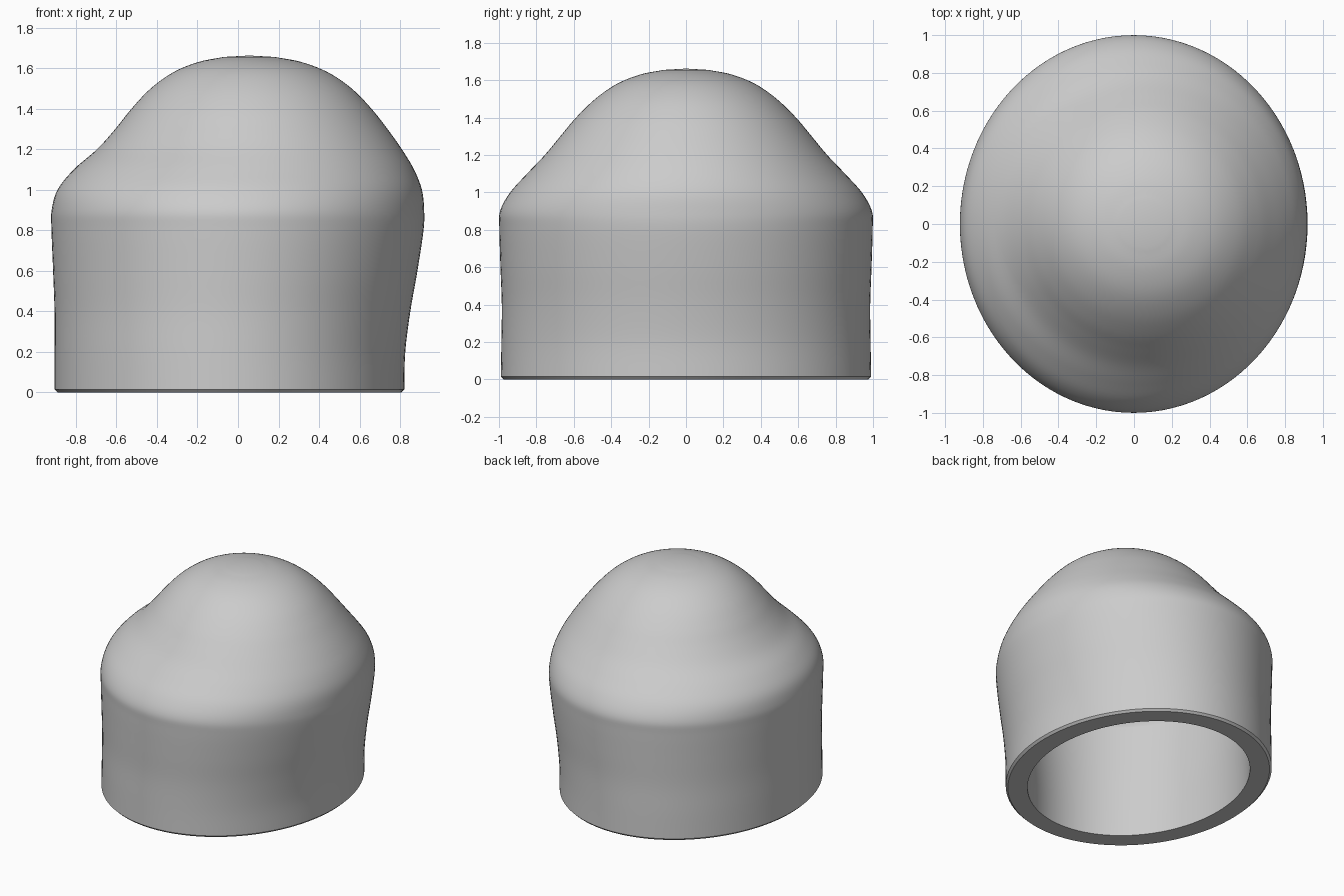
import bpy, bmesh, math
from mathutils import Vector

cube = bpy.data.objects.get("Cube")
if cube:
    bpy.data.objects.remove(cube, do_unlink=True)

SEGMENTS = 112
STEPS = 5
WALL = 0.15

# Outer profile: height, right extent, left extent, half depth
PROFILE = [Vector(p) for p in (
    (0.015, -0.905, 0.82, 0.99),
    (0.20, -0.905, 0.825, 0.987),
    (0.40, -0.905, 0.85, 0.985),
    (0.60, -0.912, 0.885, 0.992),
    (0.80, -0.92, 0.915, 0.998),
    (0.90, -0.919, 0.918, 0.994),
    (1.00, -0.89, 0.907, 0.94),
    (1.10, -0.81, 0.868, 0.85),
    (1.20, -0.695, 0.808, 0.755),
    (1.30, -0.605, 0.737, 0.672),
    (1.40, -0.525, 0.658, 0.588),
    (1.50, -0.43, 0.56, 0.485),
    (1.58, -0.318, 0.442, 0.37),
    (1.63, -0.195, 0.312, 0.245),
    (1.655, -0.07, 0.18, 0.12),
)]
APEX = Vector((0.055, 0, 1.662))


def smooth_path(points):
    """Catmull-Rom curve through the profile rows."""
    padded = [points[0]] + points + [2 * points[-1] - points[-2]]
    path = []
    for a, b, c, d in zip(padded, padded[1:], padded[2:], padded[3:]):
        for i in range(STEPS):
            t = i / STEPS
            path.append(0.5 * (2 * b + (c - a) * t
                               + (2 * a - 5 * b + 4 * c - d) * t ** 2
                               + (3 * b - a - 3 * c + d) * t ** 3))
    return path + [points[-1]]


def add_ring(bm, row, inset=0.0, z=None):
    height, right, left, depth = row
    mid, half = (right + left) / 2, (left - right) / 2
    angles = [2 * math.pi * i / SEGMENTS for i in range(SEGMENTS)]
    return [bm.verts.new((mid + (half - inset) * math.cos(a),
                          (depth - inset) * math.sin(a),
                          height if z is None else z)) for a in angles]


def bridge(bm, low, high):
    for i in range(SEGMENTS):
        j = (i + 1) % SEGMENTS
        bm.faces.new((low[i], low[j], high[j], high[i]))


def cap(bm, ring, tip):
    for i in range(SEGMENTS):
        bm.faces.new((ring[i], ring[(i + 1) % SEGMENTS], tip))


bm = bmesh.new()

# Outer shell
rings = [add_ring(bm, row) for row in smooth_path(PROFILE)]
for low, high in zip(rings, rings[1:]):
    bridge(bm, low, high)
tip = bm.verts.new(APEX)
cap(bm, rings[-1], tip)
bm.normal_update()

# Inner shell, set in by the wall thickness
inner = [[bm.verts.new(v.co - v.normal * WALL) for v in ring] for ring in rings]
for v in inner[0]:
    v.co.z = 0
for low, high in zip(inner, inner[1:]):
    bridge(bm, high, low)
inner_tip = bm.verts.new(APEX - Vector((0, 0, WALL)))
cap(bm, inner[-1][::-1], inner_tip)

# Flat rim with a small outer chamfer
edge = add_ring(bm, PROFILE[0], inset=0.015, z=0)
bridge(bm, edge, rings[0])
bridge(bm, inner[0], edge)
bmesh.ops.recalc_face_normals(bm, faces=bm.faces)

mesh = bpy.data.meshes.new("domed_cap")
bm.to_mesh(mesh)
bm.free()
domed_cap = bpy.data.objects.new("domed_cap", mesh)
bpy.context.collection.objects.link(domed_cap)

# Plain grey finish
grey = bpy.data.materials.new("plain_grey")
grey.use_nodes = True
colour = (0.6, 0.6, 0.6, 1)
grey.diffuse_color = colour
grey.node_tree.nodes["Principled BSDF"].inputs["Base Color"].default_value = colour
mesh.materials.append(grey)

bpy.ops.object.select_all(action="DESELECT")
domed_cap.select_set(True)
bpy.context.view_layer.objects.active = domed_cap
bpy.ops.object.shade_smooth_by_angle(angle=math.radians(35))
